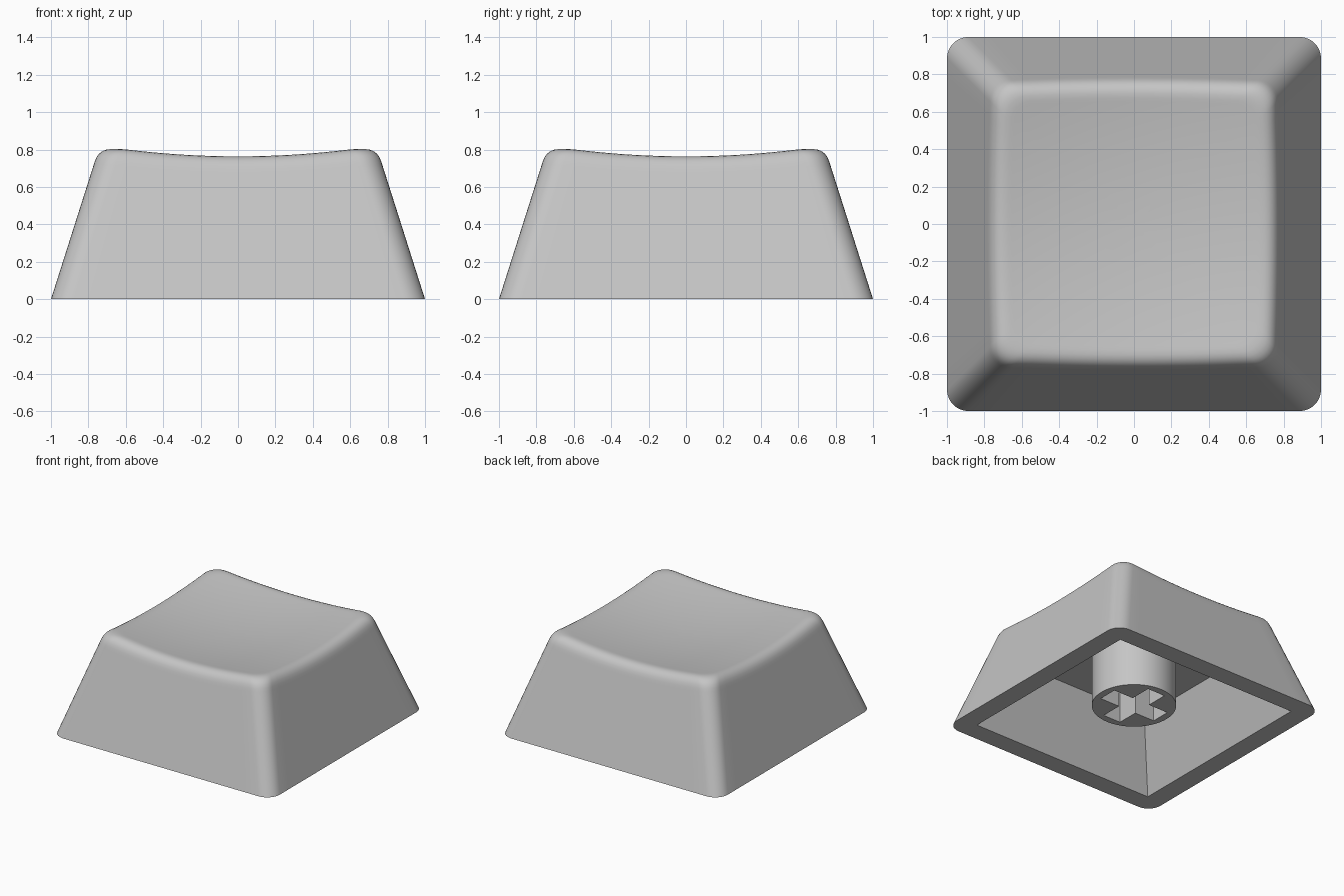
import bpy, bmesh, math
from mathutils import Vector

if "Cube" in bpy.data.objects:
    bpy.data.objects.remove(bpy.data.objects["Cube"])

grey = bpy.data.materials.new("keycap_grey")
grey.diffuse_color = (0.56, 0.56, 0.56, 1)
grey.use_nodes = True
grey.node_tree.nodes["Principled BSDF"].inputs["Base Color"].default_value = grey.diffuse_color

TAPER = 0.318      # inward lean of the walls per unit of height
CORNER = 0.115     # plan corner radius
FILLET = 0.08      # rounding between walls and dish


def dish(x, y):
    return 0.712 + 0.11 * (x * x + y * y)


def outline(side_steps=16, arc_steps=8):
    """Rounded square as (core position, outward direction) pairs."""
    pts = []
    corners = [(1, 1), (-1, 1), (-1, -1), (1, -1)]
    for i, c in enumerate(corners):
        a0 = i * math.pi / 2
        for j in range(arc_steps + 1):
            a = a0 + j / arc_steps * math.pi / 2
            pts.append((Vector(c), Vector((math.cos(a), math.sin(a)))))
        n = Vector(corners[(i + 1) % 4])
        d = pts[-1][1]
        for j in range(1, side_steps):
            pts.append((Vector(c).lerp(n, j / side_steps), d))
    return pts


def at(p, half):
    return (half - CORNER) * p[0] + CORNER * p[1]


def column(p):
    """Points from the bottom edge up the wall, over the fillet, into the dish."""
    z = 0.8
    for _ in range(12):
        z = dish(*at(p, 1 - TAPER * z))
    half = 1 - TAPER * z
    rim = Vector((*at(p, half), z))
    low = z - FILLET
    a = Vector((*at(p, 1 - TAPER * low), low))
    e = at(p, half - FILLET)
    b = Vector((*e, dish(*e)))
    col = [Vector((*at(p, 1), 0)), a.lerp(Vector((*at(p, 1), 0)), 0.03)]
    for i in range(7):
        t = i / 6
        col.append((1 - t) ** 2 * a + 2 * t * (1 - t) * rim + t * t * b)
    for f in (0.97, 0.85, 0.7, 0.55, 0.4, 0.25, 0.1):
        col.append(Vector((*(e * f), dish(*(e * f)))))
    return col


def make_object(name, bm):
    bmesh.ops.recalc_face_normals(bm, faces=bm.faces)
    me = bpy.data.meshes.new(name)
    bm.to_mesh(me)
    bm.free()
    me.materials.append(grey)
    ob = bpy.data.objects.new(name, me)
    bpy.context.collection.objects.link(ob)
    return ob


def block(name, half_low, half_high, z0, z1):
    """Box or frustum given by its half sizes at bottom and top."""
    bm = bmesh.new()
    bmesh.ops.create_cube(bm, size=2)
    for v in bm.verts:
        h = half_high if v.co.z > 0 else half_low
        v.co = (v.co.x * h[0], v.co.y * h[1], z1 if v.co.z > 0 else z0)
    return make_object(name, bm)


def cut(ob, cutter):
    m = ob.modifiers.new("cut", 'BOOLEAN')
    m.operation, m.solver, m.object = 'DIFFERENCE', 'EXACT', cutter
    bpy.ops.object.select_all(action='DESELECT')
    bpy.context.view_layer.objects.active = ob
    ob.select_set(True)
    bpy.ops.object.modifier_apply(modifier=m.name)
    bpy.data.objects.remove(cutter, do_unlink=True)


def smooth(ob):
    bpy.ops.object.select_all(action='DESELECT')
    bpy.context.view_layer.objects.active = ob
    ob.select_set(True)
    bpy.ops.object.shade_smooth_by_angle(angle=math.radians(30))


# Outer cap: tapered walls, rounded rim and spherical dish
bm = bmesh.new()
cols = [[bm.verts.new(v) for v in column(p)] for p in outline()]
centre = bm.verts.new((0, 0, dish(0, 0)))
for i, a in enumerate(cols):
    b = cols[(i + 1) % len(cols)]
    for j in range(len(a) - 1):
        bm.faces.new((a[j], b[j], b[j + 1], a[j + 1]))
    bm.faces.new((a[-1], b[-1], centre))
bm.faces.new([c[0] for c in cols])
cap = make_object("cap_shell", bm)

# Hollow underside with sharp inner corners
OPEN, CEIL, DEPTH = 0.84, 0.63, 0.53
slope = (OPEN - CEIL) / DEPTH
low = OPEN + slope * 0.1
cut(cap, block("cavity", (low, low), (CEIL, CEIL), -0.1, DEPTH))
smooth(cap)

# Round stem hanging from the ceiling, with a cross-shaped socket
bm = bmesh.new()
bmesh.ops.create_cone(bm, cap_ends=True, segments=64, radius1=0.318,
                      radius2=0.318, depth=0.45)
bmesh.ops.translate(bm, verts=bm.verts, vec=(0, 0, 0.11 + 0.225))
stem = make_object("stem", bm)
for arm in ((0.26, 0.08), (0.08, 0.26)):
    cut(stem, block("socket_arm", arm, arm, 0.0, 0.5))
smooth(stem)
